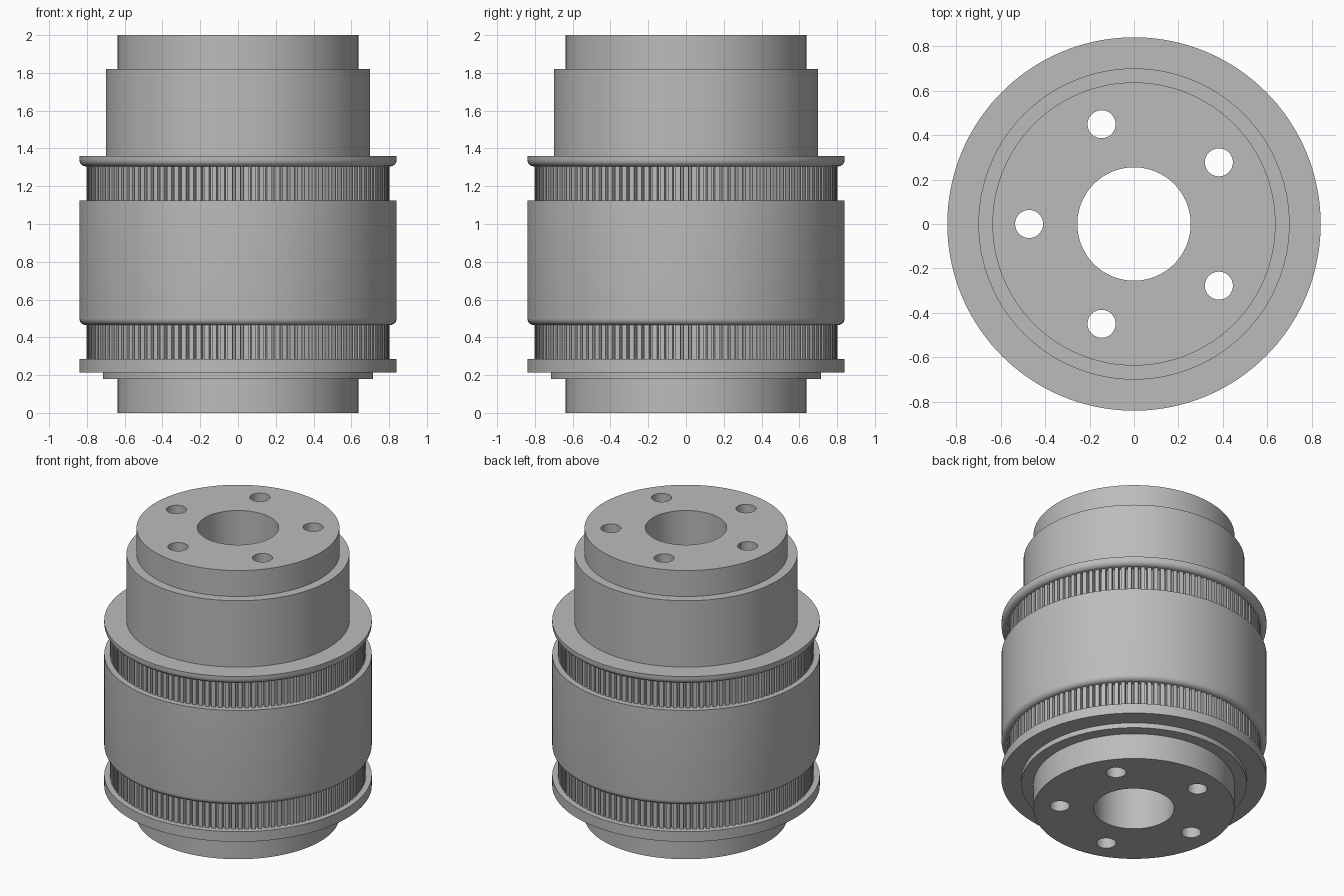
import bpy, bmesh
from math import cos, sin, pi, radians

if "Cube" in bpy.data.objects:
    bpy.data.objects.remove(bpy.data.objects["Cube"])

steel = bpy.data.materials.new("grey_steel")
steel.use_nodes = True
GREY = (0.5, 0.5, 0.5, 1)
steel.diffuse_color = GREY
steel.node_tree.nodes["Principled BSDF"].inputs["Base Color"].default_value = GREY


def finish(name, bm, smooth=True):
    bmesh.ops.recalc_face_normals(bm, faces=bm.faces[:])
    mesh = bpy.data.meshes.new(name)
    bm.to_mesh(mesh)
    bm.free()
    mesh.materials.append(steel)
    obj = bpy.data.objects.new(name, mesh)
    bpy.context.collection.objects.link(obj)
    if smooth:
        shade(obj)
    return obj


def shade(obj):
    bpy.ops.object.select_all(action='DESELECT')
    obj.select_set(True)
    bpy.context.view_layer.objects.active = obj
    bpy.ops.object.shade_smooth_by_angle(angle=radians(25))


def bridge_loops(bm, rings):
    """Skin a closed chain of equally sized vertex rings."""
    for a, b in zip(rings, rings[1:] + rings[:1]):
        n = len(a)
        for i in range(n):
            j = (i + 1) % n
            bm.faces.new((a[i], a[j], b[j], b[i]))


def lathe(name, profile, steps=144):
    """Revolve a closed (radius, height) profile about z."""
    bm = bmesh.new()
    rings = [[bm.verts.new((r * cos(2 * pi * i / steps), r * sin(2 * pi * i / steps), z))
              for i in range(steps)] for r, z in profile]
    bridge_loops(bm, rings)
    return finish(name, bm)


def collar(name, inner, outer, low, high, lip=0.0):
    """Ring with an optional rounded lower outer edge."""
    edge = [(outer, low)]
    if lip:
        arc = [radians(a) for a in range(0, 91, 15)]
        edge = [(outer - lip + lip * sin(a), low + lip * (1 - cos(a))) for a in arc]
    return lathe(name, [(inner, low)] + edge + [(outer, high), (inner, high)])


# Hub with a central bore
hub = collar("hub", 0.255, 0.637, 0, 2)

# Five bolt holes through the hub
for k in range(5):
    angle = radians(36 + 72 * k)
    bm = bmesh.new()
    bmesh.ops.create_cone(bm, cap_ends=True, segments=48, radius1=0.063,
                          radius2=0.063, depth=3)
    bmesh.ops.translate(bm, verts=bm.verts[:],
                        vec=(0.472 * cos(angle), 0.472 * sin(angle), 1))
    drill = finish("bolt_hole_cutter", bm, smooth=False)
    cut = hub.modifiers.new("bolt_hole", 'BOOLEAN')
    cut.operation, cut.solver, cut.object = 'DIFFERENCE', 'EXACT', drill
    bpy.ops.object.select_all(action='DESELECT')
    bpy.context.view_layer.objects.active = hub
    hub.select_set(True)
    bpy.ops.object.modifier_apply(modifier=cut.name)
    bpy.data.objects.remove(drill)
shade(hub)

# Shoulders, flanges and the wide central sleeve
CORE = 0.6
collar("upper_shoulder", CORE, 0.70, 1.30, 1.82)
collar("upper_flange", CORE, 0.84, 1.305, 1.36, lip=0.035)
collar("central_sleeve", CORE, 0.84, 0.465, 1.125, lip=0.035)
collar("lower_flange", CORE, 0.84, 0.215, 0.285)
collar("lower_spacer", CORE, 0.715, 0.18, 0.25)

# Toothed drum showing above and below the sleeve
TEETH, TIP, ROOT = 120, 0.803, 0.775
pitch = 2 * pi / TEETH
tooth = [(-0.30, TIP), (0.30, TIP), (0.38, ROOT), (0.62, ROOT)]
outline = [(r, (t + f) * pitch) for t in range(TEETH) for f, r in tooth]
bm = bmesh.new()


def drum_ring(z, inner=False):
    return [bm.verts.new(((CORE if inner else r) * cos(a), (CORE if inner else r) * sin(a), z))
            for r, a in outline]


bridge_loops(bm, [drum_ring(0.25, True), drum_ring(0.25),
                  drum_ring(1.33), drum_ring(1.33, True)])
finish("toothed_drum", bm)
